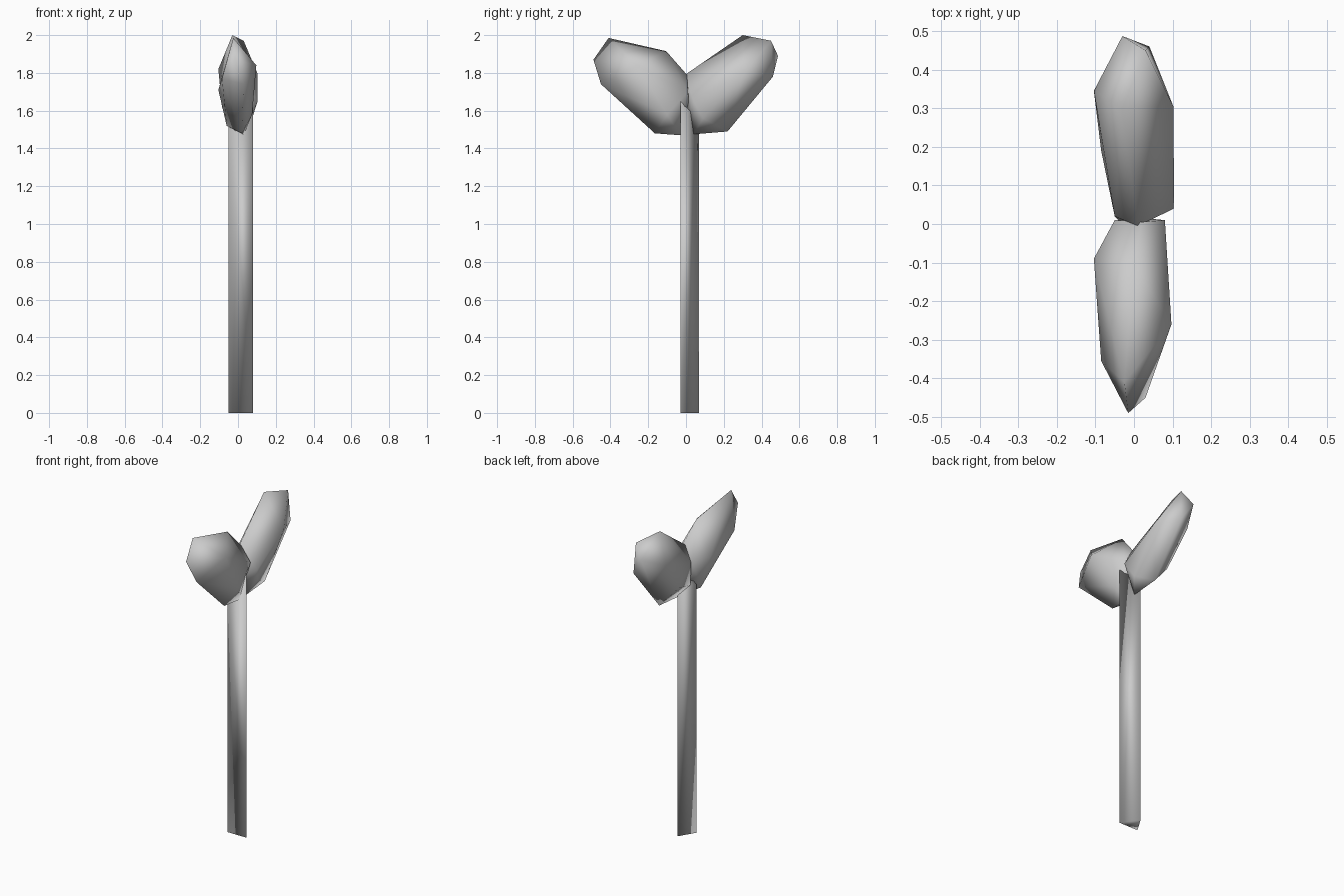
import bpy
import bmesh


def hull(name, points):
    """Smooth-shaded convex solid around a few corner points."""
    bm = bmesh.new()
    for p in points:
        bm.verts.new(p)
    bmesh.ops.convex_hull(bm, input=bm.verts)
    bmesh.ops.recalc_face_normals(bm, faces=bm.faces)
    me = bpy.data.meshes.new(name)
    bm.to_mesh(me)
    bm.free()
    me.shade_smooth()
    ob = bpy.data.objects.new(name, me)
    bpy.context.collection.objects.link(ob)


# Triangular stem, its top ends hidden in the lobes
base = [(0.08, -0.03), (0.01, 0.07), (-0.05, -0.03)]
hull("stem", [(x, y, 0) for x, y in base] +
     [(x, y, z) for (x, y), z in zip(base, (1.65, 1.55, 1.55))])

# Back lobe: lower edge, tip, upper edge, then right and left sides
hull("back_lobe", [
    (0.03, 0.04, 1.475), (0.03, 0.22, 1.49), (0.04, 0.46, 1.78),
    (-0.03, 0.487, 1.89), (0.03, 0.45, 1.97), (-0.03, 0.30, 2.0),
    (0.01, -0.005, 1.79), (-0.03, 0.0, 1.55),
    (0.104, 0.04, 1.65), (0.075, 0.09, 1.56), (0.102, 0.305, 1.80),
    (-0.05, 0.02, 1.70), (-0.085, 0.19, 1.62), (-0.104, 0.345, 1.82)])

# Front lobe: lower edge, tip, upper edge, then right and left sides
hull("front_lobe", [
    (0.03, -0.03, 1.47), (0.02, -0.165, 1.48), (0.03, -0.45, 1.74),
    (-0.015, -0.49, 1.87), (-0.025, -0.41, 1.985), (0.0, -0.105, 1.915),
    (0.02, 0.005, 1.79), (0.03, 0.015, 1.65),
    (0.08, 0.01, 1.70), (0.075, -0.10, 1.58), (0.097, -0.26, 1.84),
    (-0.05, 0.01, 1.70), (-0.06, -0.06, 1.52), (-0.104, -0.09, 1.71),
    (-0.085, -0.355, 1.77)])
